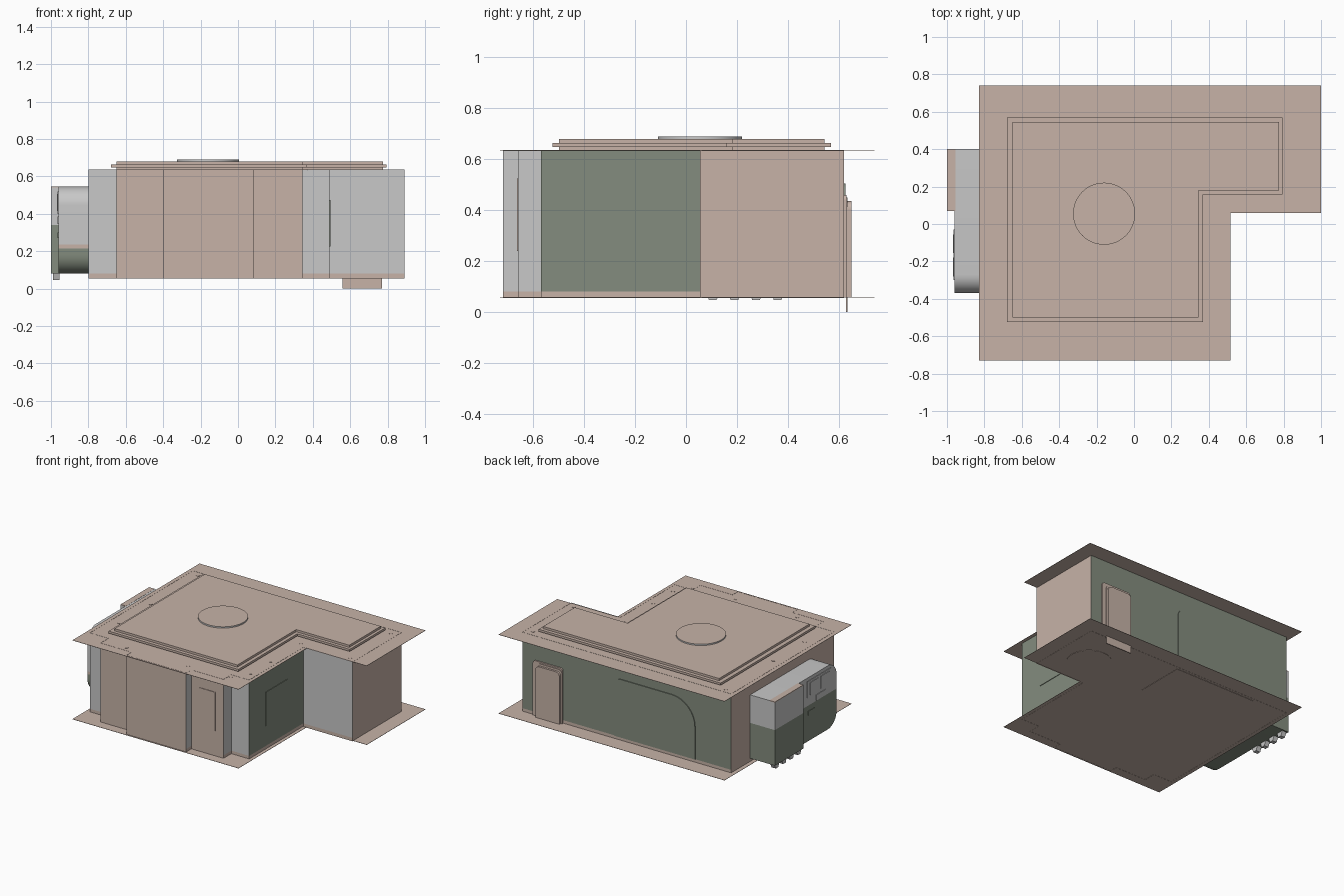
import bpy, bmesh, math
from mathutils import Vector

if "Cube" in bpy.data.objects:
    bpy.data.objects.remove(bpy.data.objects["Cube"])


def material(name, rgb):
    m = bpy.data.materials.new(name)
    m.diffuse_color = (*rgb, 1)
    m.use_nodes = True
    m.node_tree.nodes["Principled BSDF"].inputs["Base Color"].default_value = m.diffuse_color
    return m


MATS = [material("beige", (0.57, 0.45, 0.39)),
        material("light_grey", (0.58, 0.58, 0.58)),
        material("sage_green", (0.23, 0.265, 0.21))]
BEIGE, GREY, GREEN = 0, 1, 2


def finish(name, bm, smooth=False):
    me = bpy.data.meshes.new(name)
    bm.to_mesh(me)
    bm.free()
    for m in MATS:
        me.materials.append(m)
    ob = bpy.data.objects.new(name, me)
    bpy.context.collection.objects.link(ob)
    if smooth:
        bpy.context.view_layer.objects.active = ob
        ob.select_set(True)
        bpy.ops.object.shade_smooth_by_angle(angle=math.radians(35))
        ob.select_set(False)
    return ob


def prism_bm(pts, axis, lo, hi, mat):
    """Extrude a 2D outline along an axis; outline uses the other two axes in order."""
    def place(p, h):
        return {'X': (h, p[0], p[1]), 'Y': (p[0], h, p[1]), 'Z': (p[0], p[1], h)}[axis]
    bm = bmesh.new()
    a = [bm.verts.new(place(p, lo)) for p in pts]
    b = [bm.verts.new(place(p, hi)) for p in pts]
    n = len(pts)
    bm.faces.new(a)
    bm.faces.new(b)
    for i in range(n):
        j = (i + 1) % n
        bm.faces.new((a[i], a[j], b[j], b[i]))
    bmesh.ops.recalc_face_normals(bm, faces=bm.faces)
    for f in bm.faces:
        f.material_index = mat
    return bm


def prism(name, pts, axis, lo, hi, mat, smooth=False):
    return finish(name, prism_bm(pts, axis, lo, hi, mat), smooth)


def rect(u0, u1, v0, v1):
    return [(u0, v0), (u1, v0), (u1, v1), (u0, v1)]


def rounded(u0, u1, v0, v1, radii, steps=8):
    """Rectangle with corner radii: low-left, low-right, top-right, top-left."""
    pts = []
    corners = [(u0, v0, 1, 1), (u1, v0, -1, 1), (u1, v1, -1, -1), (u0, v1, 1, -1)]
    for k, ((u, v, su, sv), r) in enumerate(zip(corners, radii)):
        if r == 0:
            pts.append((u, v))
            continue
        for i in range(steps + 1):
            t = math.pi + (k + i / steps) * math.pi / 2
            pts.append((u + su * r + r * math.cos(t), v + sv * r + r * math.sin(t)))
    return pts


def ell(x0, x1, x2, y0, y1, y2):
    """L outline with its missing corner at front right."""
    return [(x0, y0), (x1, y0), (x1, y1), (x2, y1), (x2, y2), (x0, y2)]


def disc(u, v, r, n):
    return [(u + r * math.cos(i * math.tau / n), v + r * math.sin(i * math.tau / n))
            for i in range(n)]


# Floor and roof slabs: paper-thin L plates wider than the room
SLAB = ell(-0.83, 0.515, 1.0, -0.73, 0.06, 0.74)
prism("floor_slab", SLAB, 'Z', 0.056, 0.058, BEIGE)
prism("roof_slab", SLAB, 'Z', 0.633, 0.635, BEIGE)

# Room walls: plan points, each with the colour of the wall that starts there
PLAN = [(-0.80, -0.57, GREY), (-0.65, -0.57, GREY), (-0.65, -0.66, BEIGE),
        (-0.40, -0.66, GREY), (-0.40, -0.72, BEIGE), (0.085, -0.72, GREY),
        (0.085, -0.66, BEIGE), (0.345, -0.66, GREY), (0.345, -0.57, GREY),
        (0.49, -0.57, GREEN), (0.49, 0.055, GREY), (0.89, 0.055, BEIGE),
        (0.89, 0.62, GREEN), (-0.80, 0.62, BEIGE)]
bm = bmesh.new()
rows = [[bm.verts.new((x, y, z)) for x, y, _ in PLAN] for z in (0.055, 0.08, 0.636)]
for i, p in enumerate(PLAN):
    j = (i + 1) % len(PLAN)
    for lower, upper, mat in ((rows[0], rows[1], BEIGE), (rows[1], rows[2], p[2])):
        f = bm.faces.new((lower[i], lower[j], upper[j], upper[i]))
        f.material_index = mat
finish("room_walls", bm)

# Stepped ceiling recess and round light housing on the roof
NARROW = ell(-0.65, 0.345, 0.775, -0.50, 0.18, 0.545)
WIDE = ell(-0.68, 0.37, 0.795, -0.525, 0.157, 0.57)
prism("ceiling_step_low", NARROW, 'Z', 0.634, 0.649, BEIGE)
prism("ceiling_step_wide", WIDE, 'Z', 0.648, 0.664, BEIGE)
prism("ceiling_step_top", NARROW, 'Z', 0.663, 0.68, BEIGE)
bm = prism_bm(disc(-0.16, 0.055, 0.166, 48), 'Z', 0.679, 0.69, GREY)
for f in bm.faces:
    if f.normal.z > 0.9:
        f.material_index = BEIGE
finish("ceiling_light_housing", bm, True)

# Small downlight cans around the roof edge
for i, (x, y) in enumerate([(-0.73, 0.58), (-0.73, 0.03), (-0.73, -0.33), (-0.47, -0.62),
                            (0.03, -0.62), (0.36, -0.6), (0.44, -0.48), (0.44, -0.25),
                            (0.44, 0.10), (0.84, 0.10), (0.84, 0.57)]):
    prism(f"downlight_{i}", disc(x, y, 0.013, 12), 'Z', 0.634, 0.637, BEIGE)

# Floor inlays seen from below
prism("round_floor_inlay", disc(0.64, 0.30, 0.15, 32), 'Z', 0.054, 0.057, BEIGE)
prism("floor_mat", rect(-0.53, 0.13, 0.23, 0.60), 'Z', 0.054, 0.057, BEIGE)

# Window panels on the front and the inner side wall
prism("front_window_panel", rect(0.15, 0.28, 0.24, 0.525), 'Y', -0.664, -0.658, BEIGE)
prism("side_window_panel", rect(-0.38, -0.13, 0.225, 0.475), 'X', 0.488, 0.494, GREEN)

# Back door: frame, slab reaching the ground, and raised leaf
prism("back_door_frame", rounded(0.56, 0.80, 0.056, 0.46, (0, 0, 0.02, 0.02)),
      'Y', 0.615, 0.63, BEIGE)
prism("back_door_slab", rounded(0.56, 0.77, 0.0, 0.45, (0, 0, 0.03, 0.03)),
      'Y', 0.628, 0.635, BEIGE)
prism("back_door_leaf", rounded(0.57, 0.765, 0.056, 0.435, (0, 0, 0.03, 0.03)),
      'Y', 0.633, 0.65, BEIGE)

# Arched panel on the back wall: one wide and one tight corner
prism("back_arch_rim", rounded(-0.51, 0.14, 0.08, 0.505, (0, 0, 0.05, 0.19)),
      'Y', 0.615, 0.626, GREEN)

# Side cabin: extruded rounded profile, two-tone by height
bm = prism_bm(rounded(-0.37, 0.40, 0.08, 0.545, (0.10, 0, 0, 0.10), 10),
              'X', -0.96, -0.795, GREY)
for z in (0.215, 0.235, 0.34):
    bmesh.ops.bisect_plane(bm, geom=bm.verts[:] + bm.edges[:] + bm.faces[:],
                           plane_co=(0, 0, z), plane_no=(0, 0, 1))
for f in bm.faces:
    z = f.calc_center_median().z
    if f.normal.x < -0.9 or f.normal.y > 0.9:
        f.material_index = GREEN if z < 0.34 else GREY
    else:
        f.material_index = GREEN if z < 0.215 else BEIGE if z < 0.235 else GREY
finish("side_cabin", bm, True)

# Cabin front block, beige cap on top
prism("cabin_block_lower", rect(0.07, 0.40, 0.08, 0.34), 'X', -1.0, -0.955, GREEN)
prism("cabin_block_upper", rect(0.07, 0.40, 0.34, 0.54), 'X', -1.0, -0.955, GREY)
prism("cabin_block_cap", rect(0.07, 0.40, 0.54, 0.546), 'X', -1.0, -0.955, BEIGE)

# Cabin windows and hatches
for name, r, mat in (("cabin_window_surround", rect(-0.30, -0.03, 0.40, 0.52), GREY),
                     ("cabin_hatch", rect(-0.24, -0.13, 0.345, 0.385), GREY),
                     ("cabin_vent", rect(-0.11, -0.04, 0.27, 0.30), GREEN)):
    prism(name, r, 'X', -0.964, -0.958, mat)
for i, y in enumerate((-0.155, -0.28)):
    prism(f"cabin_window_{i}", rect(y, y + 0.10, 0.415, 0.505), 'X', -0.968, -0.962, GREY)

# Cabin feet
for i in range(4):
    y = 0.08 + i * 0.085
    prism(f"cabin_foot_{i}", [(y, 0.081), (y + 0.01, 0.047), (y + 0.04, 0.047), (y + 0.055, 0.081)],
          'X', -0.99, -0.955, GREY)
